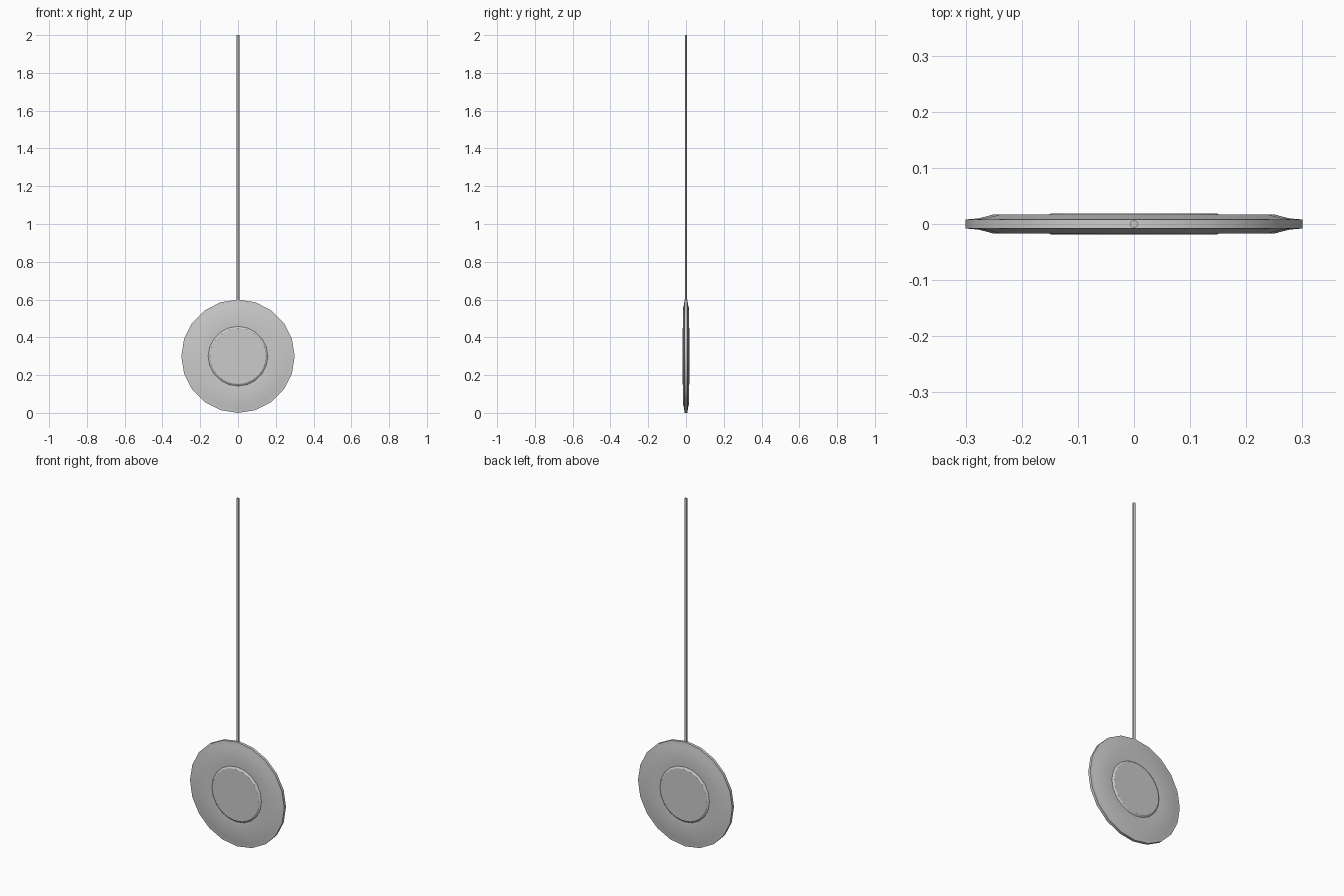
import bpy, bmesh, math

if "Cube" in bpy.data.objects:
    bpy.data.objects.remove(bpy.data.objects["Cube"])

CZ = 0.30  # height of the disc centre


def finish(name, bm):
    bmesh.ops.recalc_face_normals(bm, faces=bm.faces)
    me = bpy.data.meshes.new(name)
    bm.to_mesh(me)
    bm.free()
    ob = bpy.data.objects.new(name, me)
    bpy.context.collection.objects.link(ob)
    bpy.ops.object.select_all(action='DESELECT')
    ob.select_set(True)
    bpy.context.view_layer.objects.active = ob
    bpy.ops.object.shade_smooth_by_angle(angle=math.radians(30))
    return ob


def lathe_y(name, profile, sides):
    """Closed solid turned about the y axis through the disc centre."""
    bm = bmesh.new()
    rings = []
    for r, y in profile:
        rings.append([bm.verts.new((r * math.sin(2 * math.pi * i / sides), y,
                                    CZ + r * math.cos(2 * math.pi * i / sides)))
                      for i in range(sides)])
    for a, b in zip(rings, rings[1:]):
        for i in range(sides):
            j = (i + 1) % sides
            bm.faces.new((a[i], a[j], b[j], b[i]))
    bm.faces.new(rings[0])
    bm.faces.new(rings[-1])
    return finish(name, bm)


# Disc: raised centre boss, dished ring, sloped rim; both sides mirrored
half = [(0.148, -0.019), (0.158, -0.012), (0.25, -0.017),
        (0.277, -0.010), (0.30, -0.008)]
profile = half + [(r, -y) for r, y in reversed(half)]
lathe_y("pendulum_disc", profile, 20)

# Thin rod rising from the top of the disc
bm = bmesh.new()
bottom, top = 0.585, 2.0
bmesh.ops.create_cone(bm, cap_ends=True, segments=12,
                      radius1=0.0075, radius2=0.0075, depth=top - bottom)
for v in bm.verts:
    v.co.y *= 0.85
    v.co.z += (top + bottom) / 2
finish("pendulum_rod", bm)
